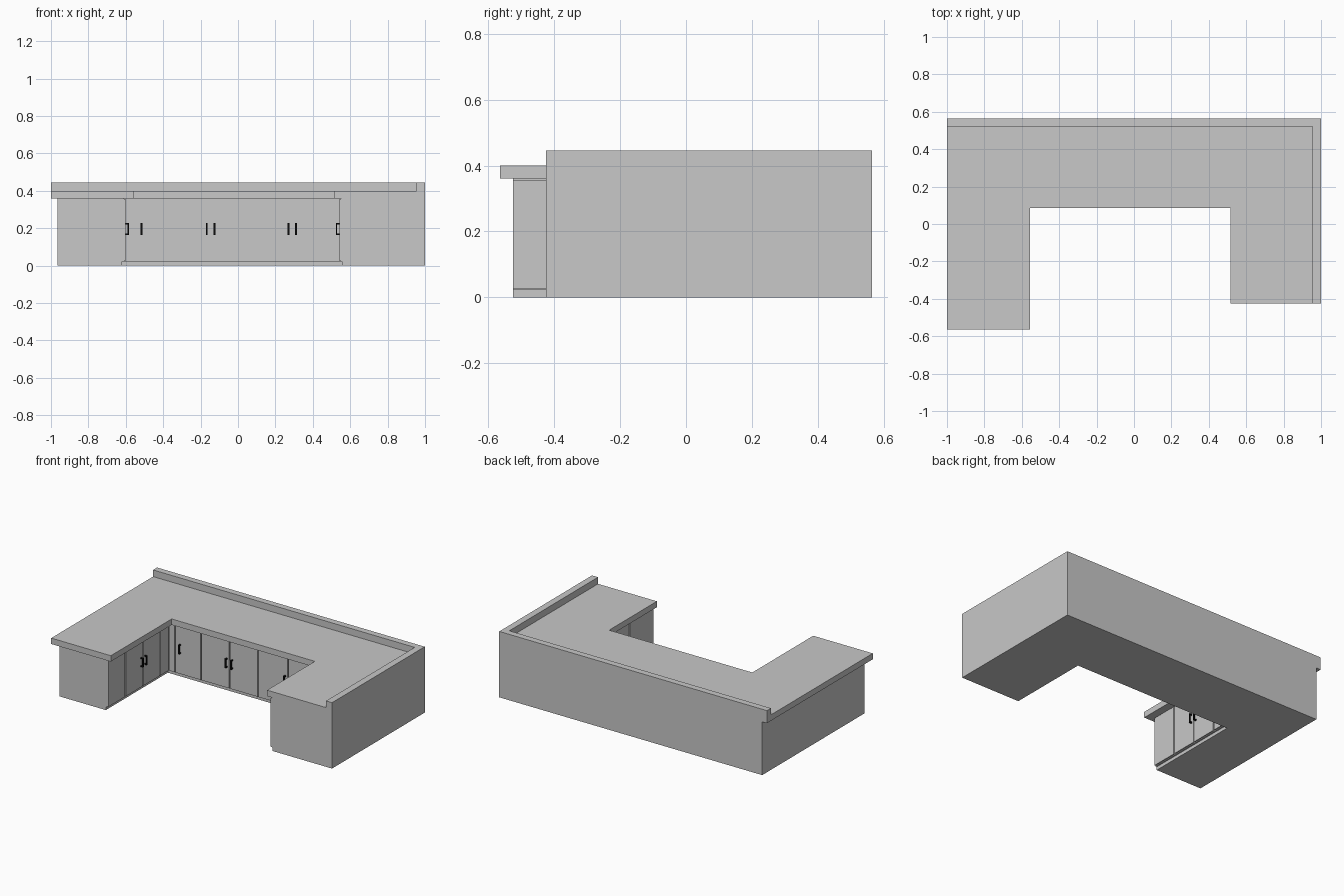
import bpy
import bmesh

cube = bpy.data.objects.get("Cube")
if cube:
    bpy.data.objects.remove(cube, do_unlink=True)


def material(name, value):
    m = bpy.data.materials.new(name)
    m.use_nodes = True
    m.diffuse_color = (value, value, value, 1)
    m.node_tree.nodes["Principled BSDF"].inputs["Base Color"].default_value = (value, value, value, 1)
    return m


GREY = material("light grey", 0.58)
BLACK = material("black", 0.004)


def finish(name, bm, mat):
    bmesh.ops.recalc_face_normals(bm, faces=bm.faces)
    mesh = bpy.data.meshes.new(name)
    bm.to_mesh(mesh)
    bm.free()
    mesh.materials.append(mat)
    obj = bpy.data.objects.new(name, mesh)
    bpy.context.collection.objects.link(obj)
    return obj


def prism(name, outline, z0, z1, mat=GREY):
    """Extrude a plan outline from z0 to z1."""
    bm = bmesh.new()
    face = bm.faces.new([bm.verts.new((x, y, z0)) for x, y in outline])
    top = bmesh.ops.extrude_face_region(bm, geom=[face])["geom"]
    bmesh.ops.translate(bm, vec=(0, 0, z1 - z0),
                        verts=[v for v in top if isinstance(v, bmesh.types.BMVert)])
    return finish(name, bm, mat)


def box(name, x0, x1, y0, y1, z0, z1, mat=GREY):
    return prism(name, [(x0, y0), (x1, y0), (x1, y1), (x0, y1)], z0, z1, mat)


BACK, RIGHT_FRONT = 0.565, -0.425


def u_shape(name, left, left_front, left_in, back_in, right_in, z0, z1):
    return prism(name, [(left, left_front), (left_in, left_front), (left_in, back_in),
                        (right_in, back_in), (right_in, RIGHT_FRONT), (1, RIGHT_FRONT),
                        (1, BACK), (left, BACK)], z0, z1)


# Inner cabinet faces (front surface of the doors)
LEFT_IN, BACK_IN, RIGHT_IN = -0.602, 0.12, 0.542
THICK, GAP = 0.008, 0.004
KICK, UNDER, TOP = 0.022, 0.36, 0.4

# Plinth, carcass, worktop and upstand
u_shape("plinth", -0.965, -0.525, -0.62, 0.137, 0.557, 0, KICK)
u_shape("carcass", -0.965, -0.525, LEFT_IN - THICK, BACK_IN + THICK, RIGHT_IN + THICK, KICK, UNDER)
u_shape("worktop", -1, -0.565, -0.555, 0.085, 0.515, UNDER, TOP)
prism("upstand", [(-1, 0.522), (0.955, 0.522), (0.955, RIGHT_FRONT), (1, RIGHT_FRONT),
                  (1, BACK), (-1, BACK)], TOP, 0.445)


def side_box(side, name, a0, a1, d0, d1, z0, z1, mat=GREY):
    """Box on a cabinet run: a runs along it, d is distance out from the door face."""
    if side == "back":
        box(name, a0, a1, BACK_IN - d1, BACK_IN - d0, z0, z1, mat)
    elif side == "left":
        box(name, LEFT_IN + d0, LEFT_IN + d1, a0, a1, z0, z1, mat)
    else:
        box(name, RIGHT_IN - d1, RIGHT_IN - d0, a0, a1, z0, z1, mat)


def pull(side, a):
    w = 0.005
    name = side + "_handle"
    side_box(side, name + "_bar", a - w, a + w, 0.012, 0.018, 0.165, 0.227, BLACK)
    for z in (0.165, 0.219):
        side_box(side, name + "_post", a - w, a + w, 0, 0.012, z, z + 0.008, BLACK)


# Doors and filler panels between the listed joints, then the pulls
runs = {
    "left": ([-0.529, -0.34, -0.155, 0.03, 0.12], [-0.175, -0.135]),
    "back": ([-0.602, -0.555, -0.36, -0.147, 0.067, 0.29, 0.51, 0.542],
             [-0.515, -0.167, -0.125, 0.27, 0.31]),
    "right": ([-0.429, -0.17, 0.08, 0.12], [-0.19, -0.15]),
}
for side, (joints, pulls) in runs.items():
    for a, b in zip(joints, joints[1:]):
        side_box(side, side + "_door", a + GAP, b - GAP, -THICK, 0, KICK + 0.004, UNDER - 0.005)
    for a in pulls:
        pull(side, a)
